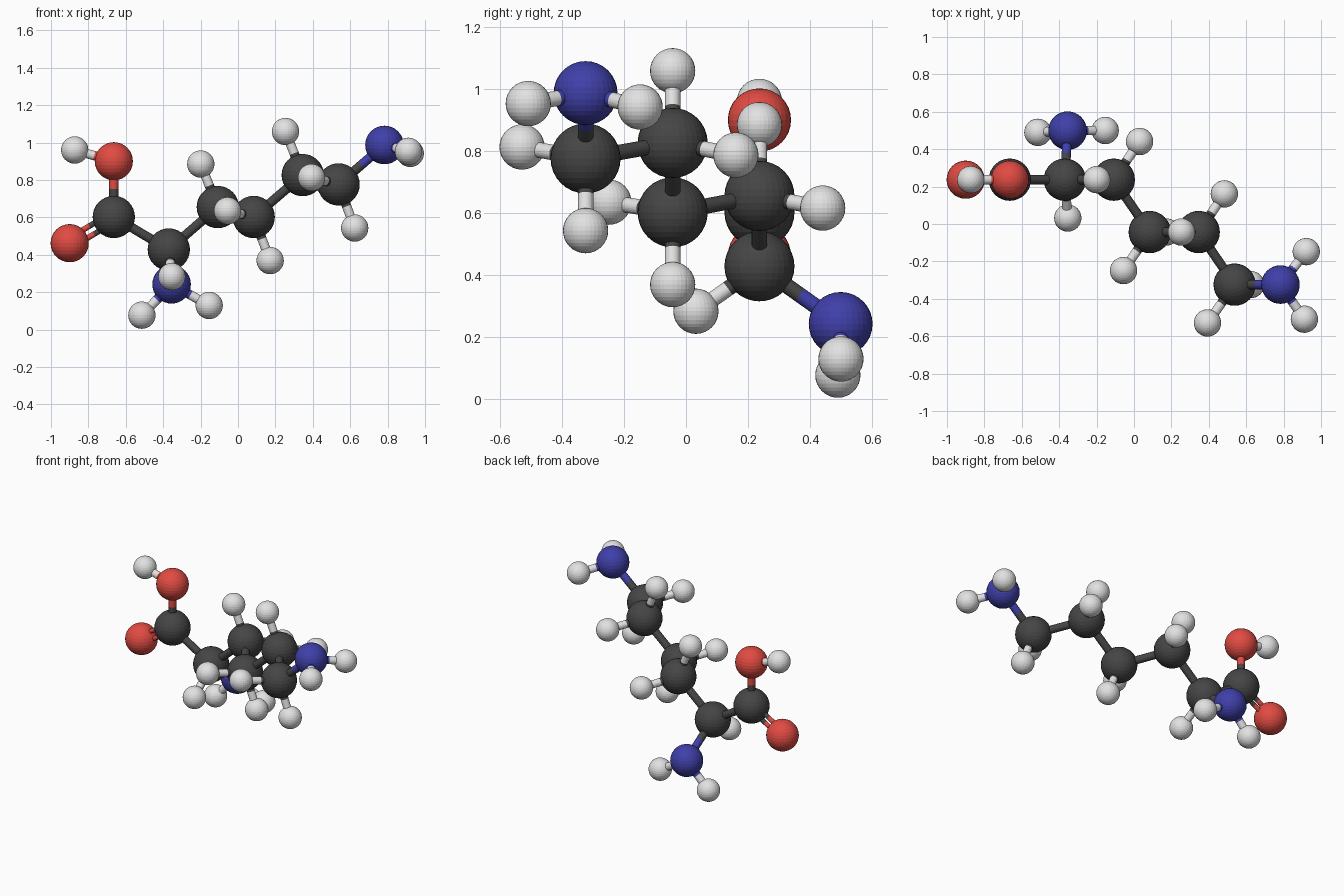
import bpy
import bmesh
from mathutils import Matrix, Vector

if "Cube" in bpy.data.objects:
    bpy.data.objects.remove(bpy.data.objects["Cube"])


def material(name, rgb):
    m = bpy.data.materials.new(name)
    m.diffuse_color = (*rgb, 1)
    m.use_nodes = True
    m.node_tree.nodes["Principled BSDF"].inputs["Base Color"].default_value = m.diffuse_color
    return m


# element: (ball radius, material, plain name)
ELEMENTS = {
    "C": (0.113, material("dark grey", (0.06, 0.06, 0.06)), "carbon"),
    "O": (0.102, material("red", (0.75, 0.07, 0.055)), "oxygen"),
    "N": (0.103, material("blue", (0.05, 0.05, 0.40)), "nitrogen"),
    "H": (0.073, material("light grey", (0.76, 0.76, 0.76)), "hydrogen"),
}
BOND_RADIUS = 0.025
DOUBLE_RADIUS = 0.015
DOUBLE_OFFSET = 0.025


def finish(bm, name, mat):
    mesh = bpy.data.meshes.new(name)
    bm.to_mesh(mesh)
    bm.free()
    mesh.materials.append(mat)
    obj = bpy.data.objects.new(name, mesh)
    bpy.context.collection.objects.link(obj)
    return obj


def ball(element, pos):
    radius, mat, name = ELEMENTS[element]
    bm = bmesh.new()
    bmesh.ops.create_uvsphere(bm, u_segments=32, v_segments=16, radius=radius)
    finish(bm, name + "_ball", mat).location = pos


def rod(name, a, b, radius, mat):
    d = b - a
    bm = bmesh.new()
    bmesh.ops.create_cone(
        bm, cap_ends=True, segments=24, radius1=radius, radius2=radius, depth=d.length,
        matrix=Matrix.Translation((a + b) / 2) @ d.to_track_quat("Z", "Y").to_matrix().to_4x4())
    finish(bm, name, mat)


def bond(i, j, double=False):
    # each half of a bond takes the colour of its own atom
    (ea, a), (eb, b) = atoms[i], atoms[j]
    side = (b - a).cross(Vector((0, 1, 0))).normalized() * DOUBLE_OFFSET
    radius = DOUBLE_RADIUS if double else BOND_RADIUS
    for s in ([side, -side] if double else [Vector()]):
        mid = (a + b) / 2 + s
        for element, end in ((ea, a), (eb, b)):
            _, mat, name = ELEMENTS[element]
            rod(name + "_half_bond", end + s, mid, radius, mat)


# y levels of the three zigzag rows of the chain
Y1, Y2, Y3 = 0.237, -0.043, -0.324

# key: element letter + label, with the centre of the ball
layout = {
    "C1": (-0.664, Y1, 0.602), "C2": (-0.370, Y1, 0.428), "C3": (-0.108, Y1, 0.655),
    "C4": (0.084, Y2, 0.602), "C5": (0.346, Y2, 0.826), "C6": (0.538, Y3, 0.776),
    "O1": (-0.900, Y1, 0.462), "O2": (-0.664, Y1, 0.900),
    "N1": (-0.355, 0.499, 0.242), "N2": (0.783, Y3, 0.987),
    "H_acid": (-0.873, Y1, 0.960),
    "H_n1a": (-0.514, 0.490, 0.077), "H_n1b": (-0.154, 0.500, 0.129),
    "H_c2": (-0.354, 0.032, 0.283),
    "H_c3a": (-0.199, Y1, 0.885), "H_c3b": (0.030, 0.441, 0.616),
    "H_c4a": (0.172, Y2, 0.369), "H_c4b": (-0.056, -0.249, 0.635),
    "H_c5a": (0.254, Y2, 1.059), "H_c5b": (0.483, 0.161, 0.787),
    "H_c6a": (0.624, Y3, 0.543), "H_c6b": (0.393, -0.529, 0.813),
    "H_n2a": (0.921, -0.148, 0.942), "H_n2b": (0.911, -0.509, 0.953),
}
atoms = {k: (k[0], Vector(p)) for k, p in layout.items()}

# balls
for element, pos in atoms.values():
    ball(element, pos)

# chain, acid group and amine bonds
for i, j in (("C1", "C2"), ("C2", "C3"), ("C3", "C4"), ("C4", "C5"), ("C5", "C6"),
             ("C1", "O2"), ("C2", "N1"), ("C6", "N2"), ("O2", "H_acid")):
    bond(i, j)
bond("C1", "O1", double=True)

# hydrogen bonds: the label names the parent atom
for key in atoms:
    if key.startswith("H_") and key != "H_acid":
        bond(key[2:4].upper(), key)
